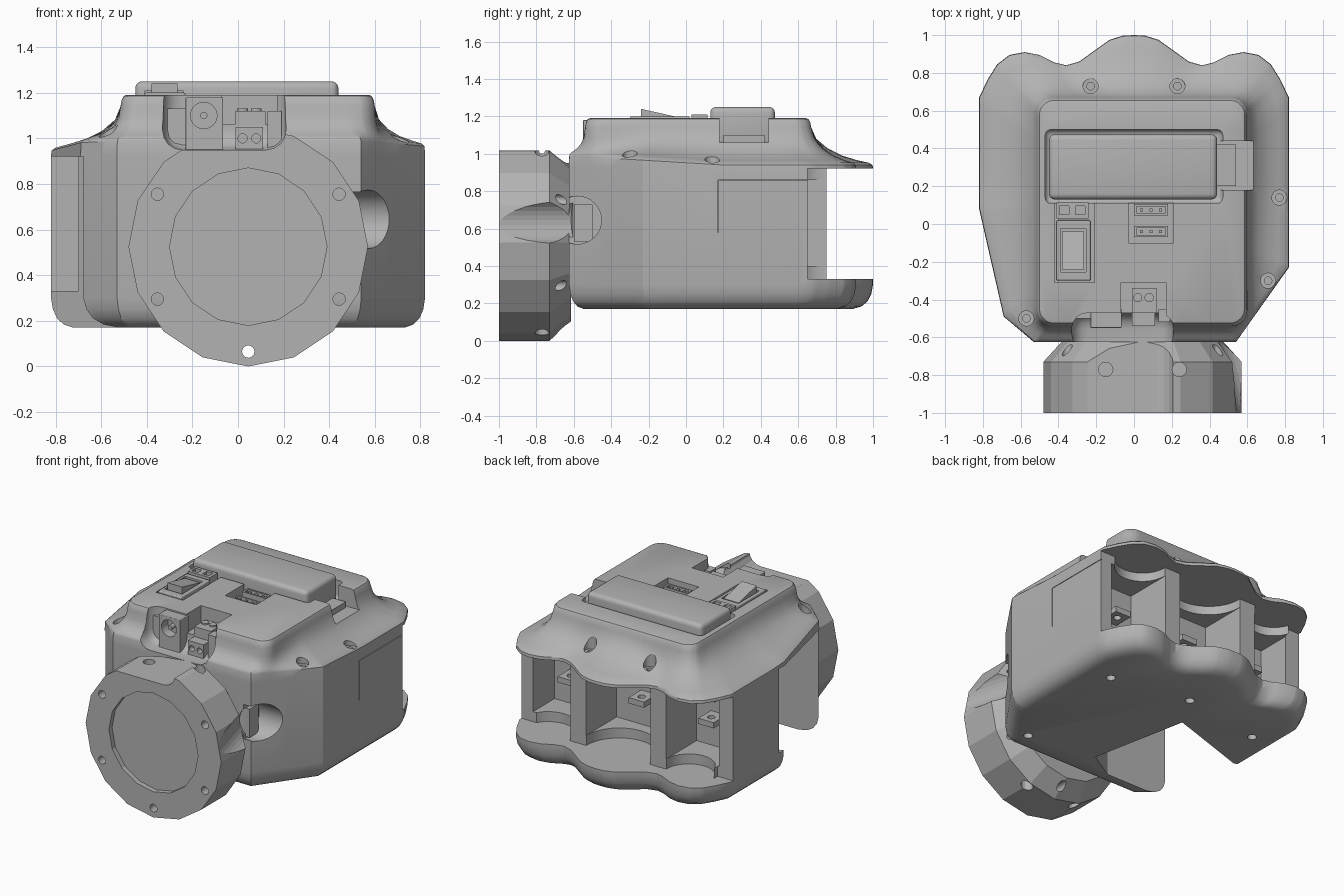
import bpy, bmesh
from math import sin, cos, pi, atan2
from mathutils import Vector

if "Cube" in bpy.data.objects:
    bpy.data.objects.remove(bpy.data.objects["Cube"])

grey = bpy.data.materials.new("plain grey")
grey.use_nodes = True
grey.diffuse_color = (0.45, 0.45, 0.45, 1)
grey.node_tree.nodes["Principled BSDF"].inputs["Base Color"].default_value = (0.45, 0.45, 0.45, 1)


def finish(name, bm):
    bmesh.ops.recalc_face_normals(bm, faces=bm.faces)
    me = bpy.data.meshes.new(name)
    bm.to_mesh(me)
    bm.free()
    me.materials.append(grey)
    ob = bpy.data.objects.new(name, me)
    bpy.context.collection.objects.link(ob)
    return ob


def loft(name, rings):
    bm = bmesh.new()
    loops = [[bm.verts.new(p) for p in r] for r in rings]
    n = len(loops[0])
    for a, b in zip(loops, loops[1:]):
        for i in range(n):
            j = (i + 1) % n
            bm.faces.new((a[i], a[j], b[j], b[i]))
    bm.faces.new(loops[0])
    bm.faces.new(loops[-1])
    return finish(name, bm)


def prism(name, pts, z0, z1):
    return loft(name, [[(x, y, z) for x, y in pts] for z in (z0, z1)])


def box(name, x0, x1, y0, y1, z0, z1, bevel=0.0, front_rise=0.0):
    bm = bmesh.new()
    bmesh.ops.create_cube(bm, size=1)
    for v in bm.verts:
        low = v.co.y < 0 and v.co.z > 0
        v.co = ((x0 + x1) / 2 + v.co.x * (x1 - x0), (y0 + y1) / 2 + v.co.y * (y1 - y0),
                (z0 + z1) / 2 + v.co.z * (z1 - z0) + (front_rise if low else 0))
    if bevel:
        bmesh.ops.bevel(bm, geom=bm.edges[:], offset=bevel, segments=4, profile=0.5, affect='EDGES')
    return finish(name, bm)


def rod(name, a, b, r, n=20):
    a, b = Vector(a), Vector(b)
    turn = (b - a).to_track_quat('Z', 'Y')
    ring = [turn @ Vector((r * cos(2 * pi * i / n), r * sin(2 * pi * i / n), 0)) for i in range(n)]
    return loft(name, [[a + p for p in ring], [b + p for p in ring]])


def cut(target, *cutters):
    bpy.context.view_layer.objects.active = target
    for c in cutters:
        m = target.modifiers.new("cut", 'BOOLEAN')
        m.operation, m.object, m.solver = 'DIFFERENCE', c, 'EXACT'
        bpy.ops.object.modifier_apply(modifier=m.name)
        bpy.data.objects.remove(c)


# Plan outline: angled front, three rounded lobes at the back
half = [(0.82, 0.67), (0.775, 0.765), (0.725, 0.845), (0.66, 0.895), (0.58, 0.91), (0.5, 0.895), (0.42, 0.855),
        (0.36, 0.84), (0.29, 0.86), (0.2, 0.925), (0.13, 0.975), (0.06, 0.997)]
outline = ([(0.54, -0.625), (0.82, -0.23)] + half + [(0, 1)] + [(-x, y) for x, y in reversed(half)]
           + [(-0.82, 0.08), (-0.69, -0.49), (-0.53, -0.625)])


def rounded_rect(x0, x1, y0, y1, r):
    corners = [(x1 - r, y0 + r, -1), (x1 - r, y1 - r, 0), (x0 + r, y1 - r, 1), (x0 + r, y0 + r, 2)]
    return [(cx + r * cos((q + k / 5) * pi / 2), cy + r * sin((q + k / 5) * pi / 2))
            for cx, cy, q in corners for k in range(6)]


deck = rounded_rect(-0.515, 0.6, -0.54, 0.67, 0.08)
centre = Vector((0.04, 0.05))


def reach(poly, a):
    # Distance from the centre to the polygon in direction a
    d, best = Vector((cos(a), sin(a))), 0
    for p, q in zip(poly, poly[1:] + poly[:1]):
        p, q = Vector(p) - centre, Vector(q) - centre
        e = q - p
        den = d.x * e.y - d.y * e.x
        if abs(den) > 1e-9:
            t = (p.x * e.y - p.y * e.x) / den
            s = (p.x * d.y - p.y * d.x) / den
            if -1e-5 <= s <= 1 + 1e-5:
                best = max(best, t)
    return best


angles = sorted({round(atan2(y - centre.y, x - centre.x), 3) for x, y in outline + deck}
                | {round(-pi + 2 * pi * i / 72 + 0.01, 3) for i in range(72)})


def ring(z, blend, scale, lift):
    # lift raises the cover towards the front
    pts = []
    for a in angles:
        r = (reach(outline, a) * (1 - blend) + reach(deck, a) * blend) * scale
        y = centre.y + r * sin(a)
        pts.append((centre.x + r * cos(a), y, z + lift * max(0, 0.2 - y)))
    return pts


# Housing: rounded base, straight walls, flared cover rising to the deck
profile = [(0.17, 0, 0.885, 0), (0.184, 0, 0.935, 0), (0.21, 0, 0.968, 0), (0.25, 0, 0.99, 0), (0.3, 0, 1, 0),
           (0.925, 0, 1, 0), (0.94, 0.01, 1, 0.06), (0.952, 0.07, 1, 0.06), (0.965, 0.25, 1, 0.06),
           (0.99, 0.5, 1, 0.05), (1.03, 0.74, 1, 0.03), (1.08, 0.92, 1, 0.01),
           (1.14, 1, 1, 0), (1.17, 1, 0.99, 0), (1.185, 1, 0.975, 0), (1.19, 1, 0.955, 0)]
housing = loft("housing", [ring(*p) for p in profile])

# Finger bays at the back and open window above the base lip
cut(housing, box("c", -2, 2, 0.75, 2, 0.33, 0.92))
for s in (-1, 1):
    cut(housing, box("c", s * 1.2 - 0.5, s * 1.2 + 0.5, 0.65, 2, 0.33, 0.92))
for x, w in ((-0.54, 0.17), (0, 0.25), (0.55, 0.18)):
    cut(housing, box("c", x - w, x + w, 0.41, 0.9, 0.4, 0.86),
        rod("c", (x, 0.74, 0.33), (x, 0.74, 0.92), w - 0.002, 32))
    tab = box("fastener_tab", x - 0.06, x + 0.06, 0.4, 0.55, 0.6, 0.64)
    cut(tab, rod("c", (x, 0.49, 0.5), (x, 0.49, 0.7), 0.025))

# Thumb bay: wedge open at the left side and below, behind the front wall
cut(housing, prism("c", [(-1.2, -0.02), (-0.82, 0.09), (-0.14, 0.31), (0, -0.38), (-0.2, -0.5), (-1.2, -0.5)],
                   -0.1, 0.92),
    box("c", -1.2, -0.7, -0.1, 0.14, 0.33, 0.92))


# Deck recesses: lid seat, side channel, switch well, socket well, connector bay
def connector_bay():
    return box("c", -0.33, 0.21, -1.2, -0.47, 0.95, 1.5, 0.085)


cut(housing, box("c", -0.47, 0.47, 0.11, 0.5, 1.06, 1.4, 0.03),
    box("c", 0.4, 0.9, 0.18, 0.44, 1.06, 1.4),
    box("c", -0.42, -0.21, -0.31, 0.125, 1.165, 1.4),
    box("c", -0.03, 0.21, -0.1, 0.125, 1.1, 1.4),
    connector_bay(),
    box("c", -0.07, 0.17, -0.6, -0.31, 1.06, 1.4))

# Cover screws, base screws, seam slits
for x, y, z in ((-0.23, 0.73, 0.985), (0.23, 0.73, 0.985), (0.77, 0.14, 0.945), (0.71, -0.3, 0.97),
                (-0.57, -0.5, 0.98)):
    cut(housing, rod("c", (x, y, z), (x, y, 1.4), 0.04), rod("c", (x, y, z - 0.03), (x, y, 1.4), 0.02))
for x, y in ((-0.6, 0.45), (0, 0.55), (0.57, 0.45), (0.5, -0.45)):
    cut(housing, rod("c", (x, y, 0), (x, y, 0.24), 0.03))
cut(housing, box("c", 0.81, 0.9, 0.17, 0.174, 0.58, 0.86), box("c", 0.81, 0.9, 0.17, 0.7, 0.856, 0.86))

# Mounting flange: recessed face, straight rim, tapered back
cx, cz, n = 0.045, 0.525, 16


def circle(y, r):
    return [(cx + r * sin(2 * pi * i / n), y, cz + r * cos(2 * pi * i / n)) for i in range(n)]


flange = loft("mounting_flange", [circle(*p) for p in
              ((-0.965, 0.345), (-1, 0.345), (-1, 0.525), (-0.73, 0.525), (-0.615, 0.42))])
cut(flange, connector_bay())
for k in (0, 2, 3, 4, 5):
    a = pi / 6 + k * pi / 3
    x, z = cx + 0.46 * cos(a), cz + 0.46 * sin(a)
    cut(flange, rod("c", (x, -1.1, z), (x, -0.5, z), 0.027))
for x in (-0.15, 0.24):
    cut(flange, rod("c", (x, -0.77, 0.91), (x, -0.77, 1.2), 0.038), rod("c", (x, -0.77, -0.1), (x, -0.77, 0.1), 0.038))

# Cable channel running from the flange into a round pocket in the housing
for part in (flange, housing):
    cut(part, rod("c", (0.695, -1.05, 0.645), (0.565, -0.58, 0.645), 0.128, 32))
cut(housing, rod("c", (0.48, -0.58, 0.645), (0.95, -0.58, 0.645), 0.128, 32))
box("cable_plug", 0.44, 0.51, -0.6, -0.5, 0.53, 0.73)

# Lid on the deck
box("lid", -0.45, 0.44, 0.13, 0.475, 1.04, 1.25, 0.03)
box("lid_latch", 0.44, 0.54, 0.2, 0.42, 1.05, 1.1)

# Rocker switch and pin header
bezel = box("switch_bezel", -0.41, -0.23, -0.3, 0.02, 1.15, 1.2, 0.008)
cut(bezel, box("c", -0.39, -0.255, -0.255, -0.025, 1.185, 1.3))
box("switch_rocker", -0.38, -0.265, -0.24, -0.04, 1.17, 1.195, 0, 0.045)
header = box("pin_header", -0.41, -0.24, 0.03, 0.115, 1.15, 1.21)
for x in (-0.37, -0.285):
    cut(header, box("c", x - 0.025, x + 0.025, 0.05, 0.095, 1.18, 1.3))

# Two sockets with pins
for y in (-0.07, 0.045):
    socket = box("socket", 0, 0.18, y, y + 0.06, 1.09, 1.17)
    cut(socket, box("c", 0.012, 0.168, y + 0.012, y + 0.048, 1.12, 1.3))
    for x in (0.04, 0.09, 0.14):
        box("socket_pin", x - 0.008, x + 0.008, y + 0.022, y + 0.038, 1.1, 1.165)

# Barrel jack and terminal block in the front connector bay
jack = box("barrel_jack", -0.23, -0.065, -0.55, -0.45, 0.94, 1.18, 0.005)
cut(jack, rod("c", (-0.15, -0.7, 1.1), (-0.15, -0.48, 1.1), 0.058, 24))
rod("jack_pin", (-0.15, -0.54, 1.1), (-0.15, -0.47, 1.1), 0.016)
box("jack_support", -0.31, -0.23, -0.5, -0.45, 0.94, 1.13)
box("terminal_back", -0.01, 0.12, -0.47, -0.34, 1.0, 1.12)
terminal = box("terminal_block", -0.01, 0.11, -0.54, -0.44, 0.94, 1.05)
for x in (0.02, 0.08):
    cut(terminal, rod("c", (x, -0.6, 1.0), (x, -0.5, 1.0), 0.02))
    rod("terminal_screw", (x, -0.39, 1.1), (x, -0.39, 1.13), 0.024)
box("board_edge", 0.13, 0.19, -0.52, -0.45, 0.94, 1.12)

# Smooth shading with sharp edges kept
bpy.ops.object.select_all(action='DESELECT')
for name in ("housing", "lid", "jack_pin"):
    ob = bpy.data.objects[name]
    ob.select_set(True)
    bpy.context.view_layer.objects.active = ob
bpy.ops.object.shade_smooth_by_angle(angle=0.5)
